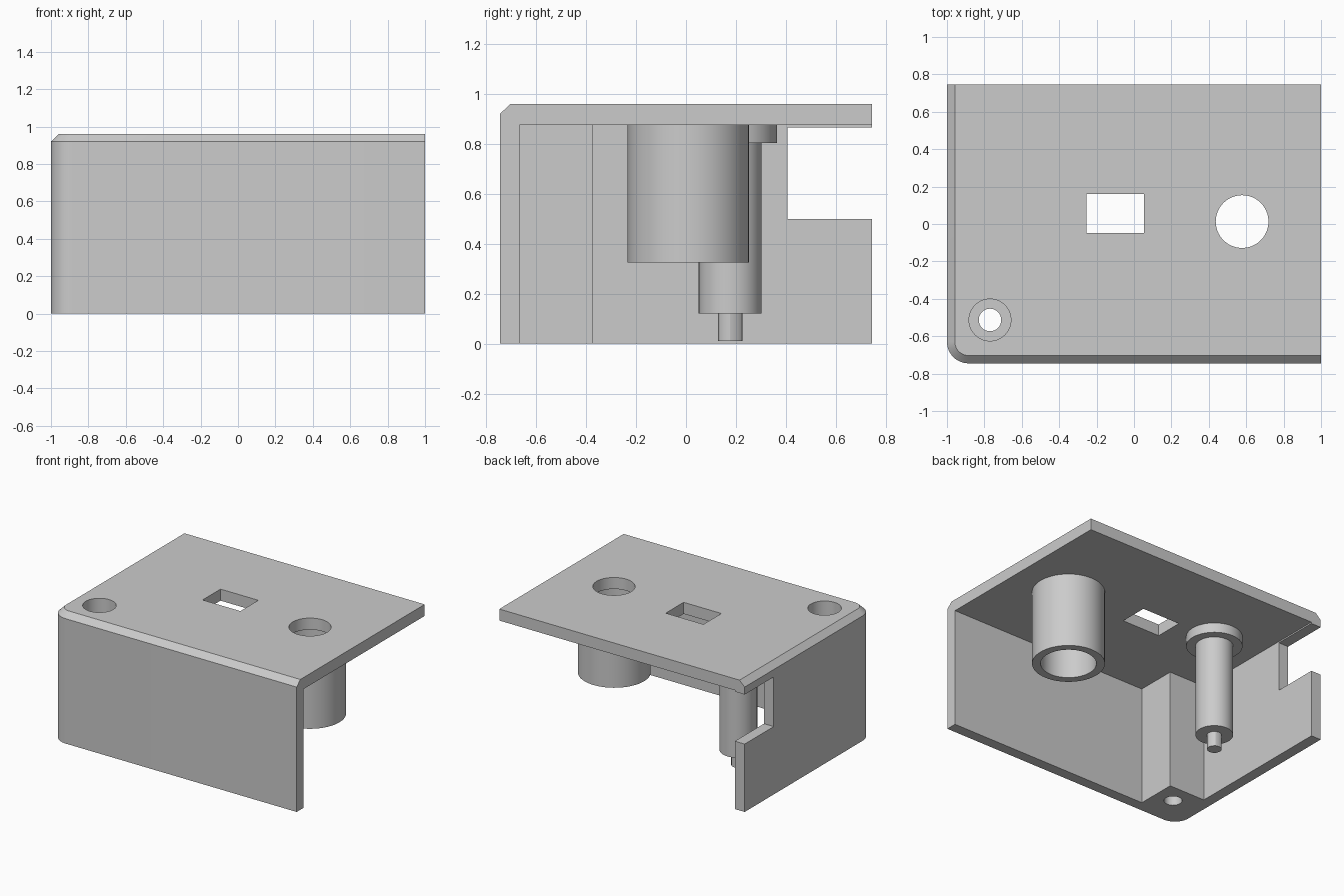
import bpy, bmesh
from math import radians, pi, sin, cos

cube = bpy.data.objects.get("Cube")
if cube:
    bpy.data.objects.remove(cube, do_unlink=True)

grey = bpy.data.materials.new("plain_grey")
grey.use_nodes = True
grey.diffuse_color = (0.6, 0.6, 0.6, 1)
grey.node_tree.nodes["Principled BSDF"].inputs["Base Color"].default_value = (0.6, 0.6, 0.6, 1)

FRONT, BACK = -0.745, 0.745
CEILING, TOP = 0.875, 0.96


def make_object(name, bm):
    bmesh.ops.recalc_face_normals(bm, faces=bm.faces[:])
    mesh = bpy.data.meshes.new(name)
    bm.to_mesh(mesh)
    bm.free()
    mesh.materials.append(grey)
    obj = bpy.data.objects.new(name, mesh)
    bpy.context.collection.objects.link(obj)
    return obj


def loft(name, rings, closed=False):
    """Skin rings of points; cap the ends, or join last to first."""
    bm = bmesh.new()
    loops = [[bm.verts.new(p) for p in ring] for ring in rings]
    n = len(loops[0])
    pairs = list(zip(loops, loops[1:]))
    if closed:
        pairs.append((loops[-1], loops[0]))
    else:
        bm.faces.new(loops[0])
        bm.faces.new(loops[-1])
    for a, b in pairs:
        for i in range(n):
            j = (i + 1) % n
            bm.faces.new((a[i], a[j], b[j], b[i]))
    return make_object(name, bm)


def lathe(name, x, y, profile, sides=64, closed=False):
    """Stack circles given as (radius, z)."""
    angles = [2 * pi * i / sides for i in range(sides)]
    return loft(name, [[(x + r * cos(a), y + r * sin(a), z) for a in angles]
                       for r, z in profile], closed)


def prism(name, outline, z0, z1):
    return loft(name, [[(x, y, z) for x, y in outline] for z in (z0, z1)])


def box(name, x0, x1, y0, y1, z0, z1):
    return prism(name, [(x0, y0), (x1, y0), (x1, y1), (x0, y1)], z0, z1)


def smooth(obj):
    bpy.ops.object.select_all(action='DESELECT')
    obj.select_set(True)
    bpy.context.view_layer.objects.active = obj
    bpy.ops.object.shade_smooth_by_angle(angle=radians(30))


def cut(obj, cutter):
    cutter.hide_render = True
    mod = obj.modifiers.new("cut", 'BOOLEAN')
    mod.operation, mod.solver, mod.object = 'DIFFERENCE', 'EXACT', cutter
    bpy.context.view_layer.objects.active = obj
    bpy.ops.object.modifier_apply(modifier=mod.name)
    bpy.data.objects.remove(cutter, do_unlink=True)


def outer_ring(inset, z, radius=0.115, steps=12):
    """Outline with one rounded corner, inset on the front and side walls."""
    cx, cy, r = -1 + radius, FRONT + radius, radius - inset
    arc = [pi + pi / 2 * i / steps for i in range(steps + 1)]
    pts = [(1, BACK), (-1 + inset, BACK)]
    pts += [(cx + r * cos(a), cy + r * sin(a)) for a in arc]
    pts.append((1, FRONT + inset))
    return [(x, y, z) for x, y in pts]


# Housing with a chamfered top edge
housing = loft("housing", [outer_ring(0, 0), outer_ring(0, 0.92), outer_ring(0.042, TOP)])

# Hollow, leaving two walls, the top plate and the corner screw block
hollow = [(-0.92, -0.372), (-0.627, -0.372), (-0.627, -0.666),
          (1.2, -0.666), (1.2, 1), (-0.92, 1)]
cut(housing, prism("hollow_cutter", hollow, -0.1, CEILING))

# Side notch and top openings
cut(housing, box("notch_cutter", -1.1, -0.9, 0.407, 0.9, 0.5, 0.865))
cut(housing, box("slot_cutter", -0.255, 0.053, -0.048, 0.161, 0.8, 1.1))
cut(housing, lathe("button_hole_cutter", 0.578, 0.013, [(0.141, 0.8), (0.141, 1.1)]))

# Counterbored screw hole through the corner block
cut(housing, lathe("screw_hole_cutter", -0.77, -0.513,
                   [(0.06, -0.1), (0.06, 0.2), (0.112, 0.2), (0.112, 1.1)]))
smooth(housing)

# Hollow sleeve hanging below the round opening
sleeve = lathe("sleeve", 0.578, 0.009,
               [(0.243, CEILING), (0.243, 0.325), (0.186, 0.325), (0.186, CEILING)],
               closed=True)
smooth(sleeve)

# Stepped post with a flange at the ceiling and a thin tip
PX, PY = -0.551, 0.177
smooth(lathe("post", PX, PY, [(0.188, CEILING), (0.188, 0.803), (0.126, 0.803), (0.126, 0.12)]))
smooth(lathe("post_tip", PX, PY, [(0.049, 0.13), (0.049, 0.01)], sides=12))
